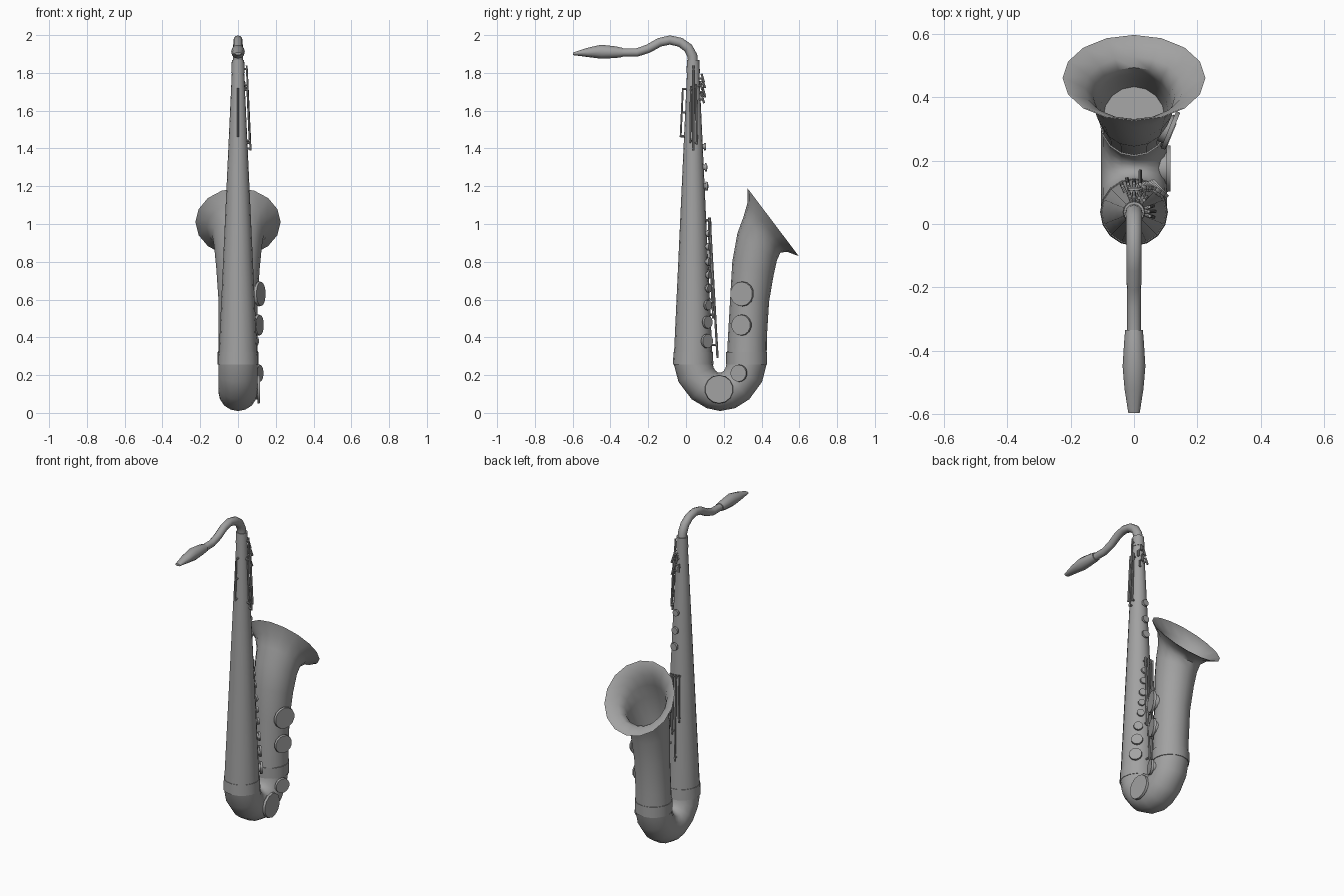
import bpy, bmesh, math
from mathutils import Vector

cube = bpy.data.objects.get("Cube")
if cube:
    bpy.data.objects.remove(cube)

metal = bpy.data.materials.new("grey metal")
GREY = (0.36, 0.36, 0.36, 1)
metal.use_nodes = True
metal.diffuse_color = GREY
metal.node_tree.nodes["Principled BSDF"].inputs["Base Color"].default_value = GREY


def finish(name, bm, angle=40):
    bmesh.ops.recalc_face_normals(bm, faces=bm.faces)
    mesh = bpy.data.meshes.new(name)
    bm.to_mesh(mesh)
    bm.free()
    mesh.materials.append(metal)
    obj = bpy.data.objects.new(name, mesh)
    bpy.context.collection.objects.link(obj)
    bpy.ops.object.select_all(action='DESELECT')
    obj.select_set(True)
    bpy.context.view_layer.objects.active = obj
    bpy.ops.object.shade_smooth_by_angle(angle=math.radians(angle))
    return obj


def loft(name, rings, sides=16, angle=40):
    """Skin rings, each given as two opposite edge points (y, z) and an x half width."""
    bm = bmesh.new()
    loops = []
    for a, b, width in rings:
        a, b = Vector((0, *a)), Vector((0, *b))
        mid, arm = (a + b) / 2, (a - b) / 2
        width = width or arm.length
        loops.append([bm.verts.new(mid + arm * math.cos(t) + Vector((width * math.sin(t), 0, 0)))
                      for t in (math.tau * i / sides for i in range(sides))])
    for low, high in zip(loops, loops[1:]):
        for i in range(sides):
            j = (i + 1) % sides
            bm.faces.new((low[i], low[j], high[j], high[i]))
    bm.faces.new(loops[0])
    bm.faces.new(loops[-1])
    return finish(name, bm, angle)


def add_cylinder(bm, start, end, r1, r2, sides):
    start, end = Vector(start), Vector(end)
    axis = end - start
    made = bmesh.ops.create_cone(bm, cap_ends=True, segments=sides, radius1=r1, radius2=r2, depth=axis.length)
    turn = axis.to_track_quat('Z', 'Y').to_matrix()
    for v in made["verts"]:
        v.co = turn @ v.co + (start + end) / 2


def rod(name, start, end, radius=0.005):
    bm = bmesh.new()
    add_cylinder(bm, start, end, radius, radius, 8)
    return finish(name, bm)


def pad(name, centre, normal, radius, thick=0.014, stem=0.03):
    """Key cup on a short chimney."""
    bm = bmesh.new()
    centre, normal = Vector(centre), Vector(normal).normalized()
    back = centre - normal * thick
    add_cylinder(bm, back, centre, radius, radius * 0.97, 14)
    add_cylinder(bm, back - normal * stem, back, radius * 0.7, radius * 0.7, 12)
    return finish(name, bm)


# Main tube geometry: straight cone from the bow to the neck socket
BASE_Z, TOP_Z = 0.26, 1.86


def body_radius(z):
    return 0.104 - 0.074 * (z - BASE_Z) / (TOP_Z - BASE_Z)


def on_body(azimuth, z, off=0.0):
    a = math.radians(azimuth)
    r = body_radius(z) + off
    return Vector((r * math.cos(a), 0.038 + r * math.sin(a), z))


def body_ring(z, extra=0.0):
    r = body_radius(z) + extra
    return ((0.038 - r, z), (0.038 + r, z), 0)


# Body
loft("body_tube", [body_ring(z) for z in (TOP_Z, 1.3, 0.8, BASE_Z)])
for name, low, high, extra in (("neck_socket", 1.8, 1.868, 0.003), ("body_ferrule", 0.256, 0.322, 0.003)):
    loft(name, [body_ring(high, extra), body_ring(low, extra)])

# Bow: U-bend, outer edge paired with inner edge
loft("bow", [(o, i, 0.104) for o, i in (
    ((-0.065, 0.26), (0.142, 0.26)), ((-0.04, 0.165), (0.146, 0.24)),
    ((0.03, 0.072), (0.157, 0.223)), ((0.11, 0.025), (0.168, 0.215)),
    ((0.18, 0.01), (0.178, 0.213)), ((0.26, 0.025), (0.188, 0.215)),
    ((0.335, 0.072), (0.2, 0.223)), ((0.403, 0.165), (0.21, 0.24)),
    ((0.427, 0.26), (0.215, 0.26)))])

# Bell: outer wall out to the rim, then back down inside
wall = [((0.427, 0.26), (0.215, 0.26)), ((0.428, 0.4), (0.222, 0.4)),
        ((0.44, 0.59), (0.234, 0.61)), ((0.464, 0.73), (0.245, 0.8)),
        ((0.482, 0.81), (0.272, 0.95)), ((0.5, 0.848), (0.305, 1.04)),
        ((0.535, 0.853), (0.325, 1.11)), ((0.597, 0.83), (0.325, 1.19))]


def shrink(pair, factor):
    a, b = Vector(pair[0]), Vector(pair[1])
    mid = (a + b) / 2
    return (mid.lerp(a, factor), mid.lerp(b, factor), 0)


inside = [shrink(p, 0.94) for p in wall[2:-1]]
loft("bell", [(a, b, 0) for a, b in wall] + [shrink(wall[-1], 0.975)] + inside[::-1], angle=50)
loft("bell_ferrule", [((0.43, z), (0.213, z), 0) for z in (0.256, 0.322)])

# Neck: swept tube
path = [Vector(p) for p in ((0.037, 1.85), (0.034, 1.89), (0.012, 1.932), (-0.03, 1.962),
                            (-0.085, 1.974), (-0.14, 1.962), (-0.2, 1.928),
                            (-0.26, 1.908), (-0.35, 1.908))]
neck = []
for i, p in enumerate(path):
    tangent = (path[min(i + 1, len(path) - 1)] - path[max(i - 1, 0)]).normalized()
    side = Vector((-tangent.y, tangent.x)) * (0.027 - 0.0007 * i)
    neck.append((p + side, p - side, 0))
loft("neck", neck, 12, 50)

# Mouthpiece: swelling barrel narrowing to a flat beak
loft("mouthpiece", [((y, top), (y, low), w) for y, top, low, w in (
    (-0.335, 1.932, 1.884, 0.028), (-0.37, 1.94, 1.879, 0.031),
    (-0.45, 1.949, 1.875, 0.036), (-0.52, 1.933, 1.884, 0.03),
    (-0.597, 1.908, 1.894, 0.018))], 12, 50)

# Large key cups on the bell and bow
TILT = (0.92, -0.38, 0)
pad("bell_pad_upper", (0.122, 0.293, 0.63), TILT, 0.066)
pad("bell_pad_lower", (0.116, 0.29, 0.465), TILT, 0.056)
pad("bow_pad_small", (0.118, 0.277, 0.21), TILT, 0.046)
pad("bow_pad_large", (0.116, 0.175, 0.125), (1, 0, 0), 0.076)

# Key cups climbing the body
for i, (az, z, r) in enumerate(((42, 0.38, 0.038), (46, 0.48, 0.034), (50, 0.57, 0.027),
                                (58, 0.66, 0.022), (62, 0.73, 0.02), (66, 0.8, 0.022),
                                (70, 0.88, 0.02), (74, 0.95, 0.018), (86, 1.2, 0.024),
                                (88, 1.3, 0.022), (90, 1.41, 0.02))):
    outward = on_body(az, z, 1) - on_body(az, z)
    pad(f"body_pad_{i}", on_body(az, z, 0.018), outward, r, 0.012, 0.02)

# Long key rods between body and bell
for i, (az, low) in enumerate(((78, 0.58), (90, 0.66), (102, 0.5), (114, 0.74))):
    rod(f"stack_rod_{i}", on_body(az, low, 0.014), on_body(az, 1.035, 0.022))
    for z in (low + 0.02, 1.02):
        rod(f"stack_post_{i}", on_body(az, z, -0.005), on_body(az, z, 0.02), 0.006)
rod("low_key_rod", (0.02, 0.167, 0.29), (0.02, 0.125, 1.035), 0.006)
rod("low_key_post", (0.02, 0.13, 0.36), (0.02, 0.165, 0.36))

# Side key rods near the top
for i, (az, low, high) in enumerate(((-14, 1.43, 1.73), (2, 1.39, 1.84), (18, 1.42, 1.74))):
    rod(f"side_rod_{i}", on_body(az, low, 0.015), on_body(az, high, 0.015))
    for z in (low + 0.01, high - 0.02):
        rod(f"side_post_{i}", on_body(az, z, -0.005), on_body(az, z, 0.018), 0.006)

# Octave key on the front
rod("octave_rod", on_body(-90, 1.46, 0.018), on_body(-90, 1.72, 0.018))
for z in (1.465, 1.59, 1.715):
    rod("octave_post", on_body(-90, z, -0.005), on_body(-90, z, 0.02), 0.006)

# Palm keys: small levers near the top of the body
for i, (az, z) in enumerate(((60, 1.66), (75, 1.7), (90, 1.74), (105, 1.69), (70, 1.77), (50, 1.73))):
    rod(f"palm_post_{i}", on_body(az, z, -0.005), on_body(az, z, 0.022))
    rod(f"palm_lever_{i}", on_body(az, z - 0.02, 0.026), on_body(az, z + 0.025, 0.014), 0.006)
